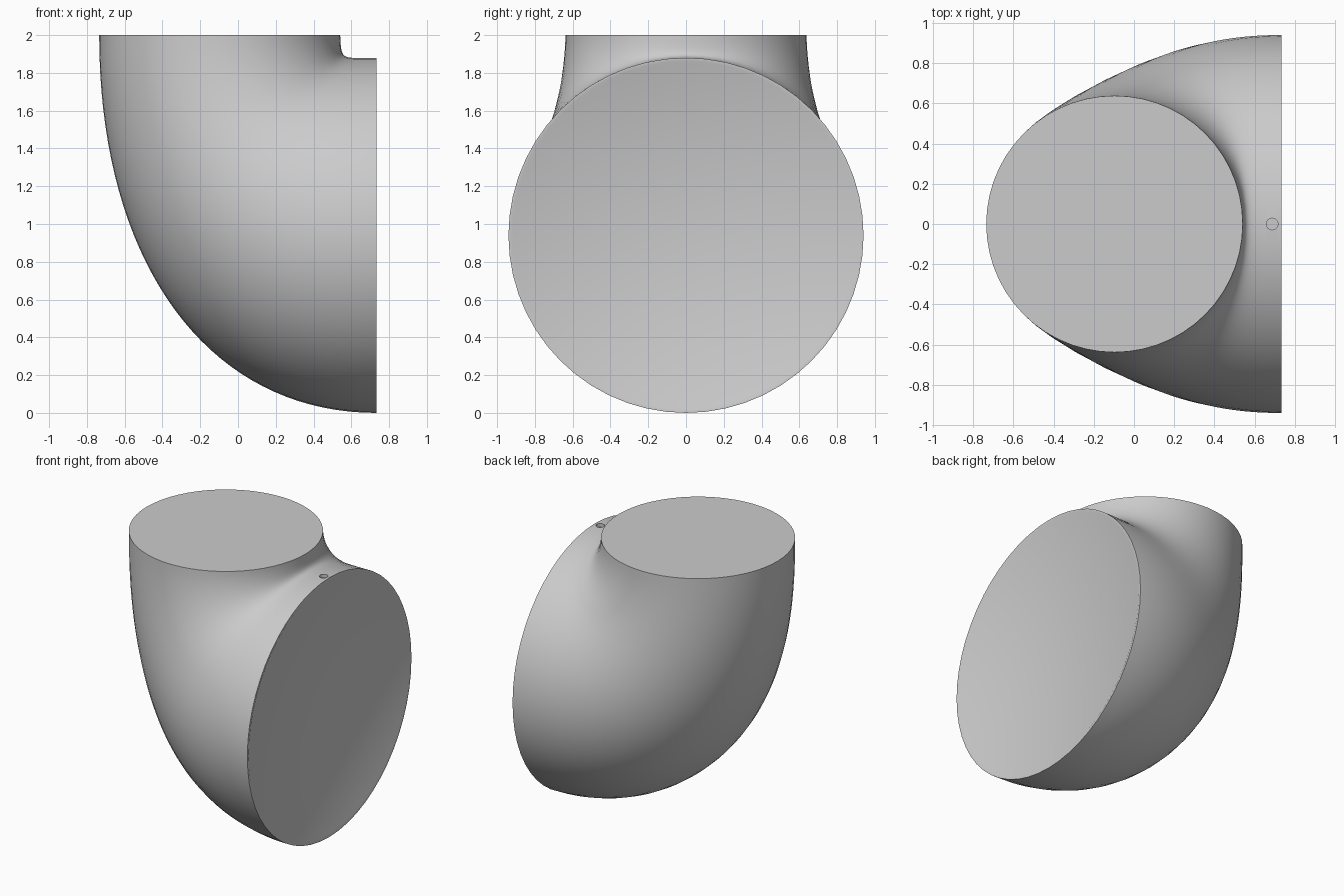
import bpy
import bmesh
from math import sin, cos, pi, radians
from mathutils import Vector

if "Cube" in bpy.data.objects:
    bpy.data.objects.remove(bpy.data.objects["Cube"])

SIDES = 56
STEPS = 36

grey = bpy.data.materials.new("light_grey")
grey.use_nodes = True
colour = (0.6, 0.6, 0.6, 1)
grey.diffuse_color = colour
grey.node_tree.nodes["Principled BSDF"].inputs["Base Color"].default_value = colour


def bezier(points, t):
    """Point on a cubic curve in the xz plane."""
    s = 1 - t
    weights = (s ** 3, 3 * s * s * t, 3 * s * t * t, t ** 3)
    return sum((Vector((x, 0, z)) * w for (x, z), w in zip(points, weights)), Vector())


def add_ring(bm, outer, inner, half_width):
    """Elliptical ring through an outer and an inner point of the bend."""
    mid, arm = (outer + inner) / 2, (outer - inner) / 2
    side = Vector((0, half_width, 0))
    return [bm.verts.new(mid + arm * cos(2 * pi * i / SIDES) + side * sin(2 * pi * i / SIDES))
            for i in range(SIDES)]


# Elbow body: one sweep from the round neck to the larger round mouth
NECK, MOUTH, END = 0.638, 0.94, 0.733
OUTER = ((-0.735, 2), (-0.735, 0.78), (-0.15, 0), (END, 0))
INNER = ((0.541, 2), (0.547, 1.86), (0.547, 1.88), (END, 1.88))
stations = []
for k in range(STEPS + 1):
    t = k / STEPS
    width = NECK + (MOUTH - NECK) * sin(t * pi / 2) ** 1.6
    stations.append((bezier(OUTER, t), bezier(INNER, t), width))

# Flat rim and shallow recess in the mouth
for x, r in ((END, 0.924), (END - 0.008, 0.907)):
    stations.append((Vector((x, 0, MOUTH - r)), Vector((x, 0, MOUTH + r)), r))

bm = bmesh.new()
rings = [add_ring(bm, *s) for s in stations]
for a, b in zip(rings, rings[1:]):
    for i in range(SIDES):
        j = (i + 1) % SIDES
        bm.faces.new((a[i], a[j], b[j], b[i]))
bm.faces.new(rings[0])
bm.faces.new(rings[-1])
bmesh.ops.recalc_face_normals(bm, faces=bm.faces)
mesh = bpy.data.meshes.new("elbow_body")
bm.to_mesh(mesh)
bm.free()
body = bpy.data.objects.new("elbow_body", mesh)
bpy.context.collection.objects.link(body)
mesh.materials.append(grey)

# Small pin hole in the top of the collar
bpy.ops.mesh.primitive_cylinder_add(vertices=24, radius=0.029, depth=0.06,
                                    location=(0.687, 0, 1.885))
cutter = bpy.context.object
cutter.name = "pin_hole_cutter"
cutter.data.materials.append(grey)
cutter.hide_render = True
hole = body.modifiers.new("pin_hole", 'BOOLEAN')
hole.operation = 'DIFFERENCE'
hole.solver = 'EXACT'
hole.object = cutter

# Smooth skin with crisp rims
bpy.ops.object.select_all(action='DESELECT')
bpy.context.view_layer.objects.active = body
body.select_set(True)
bpy.ops.object.modifier_apply(modifier="pin_hole")
bpy.ops.object.shade_smooth_by_angle(angle=radians(35))
bpy.data.objects.remove(cutter)
